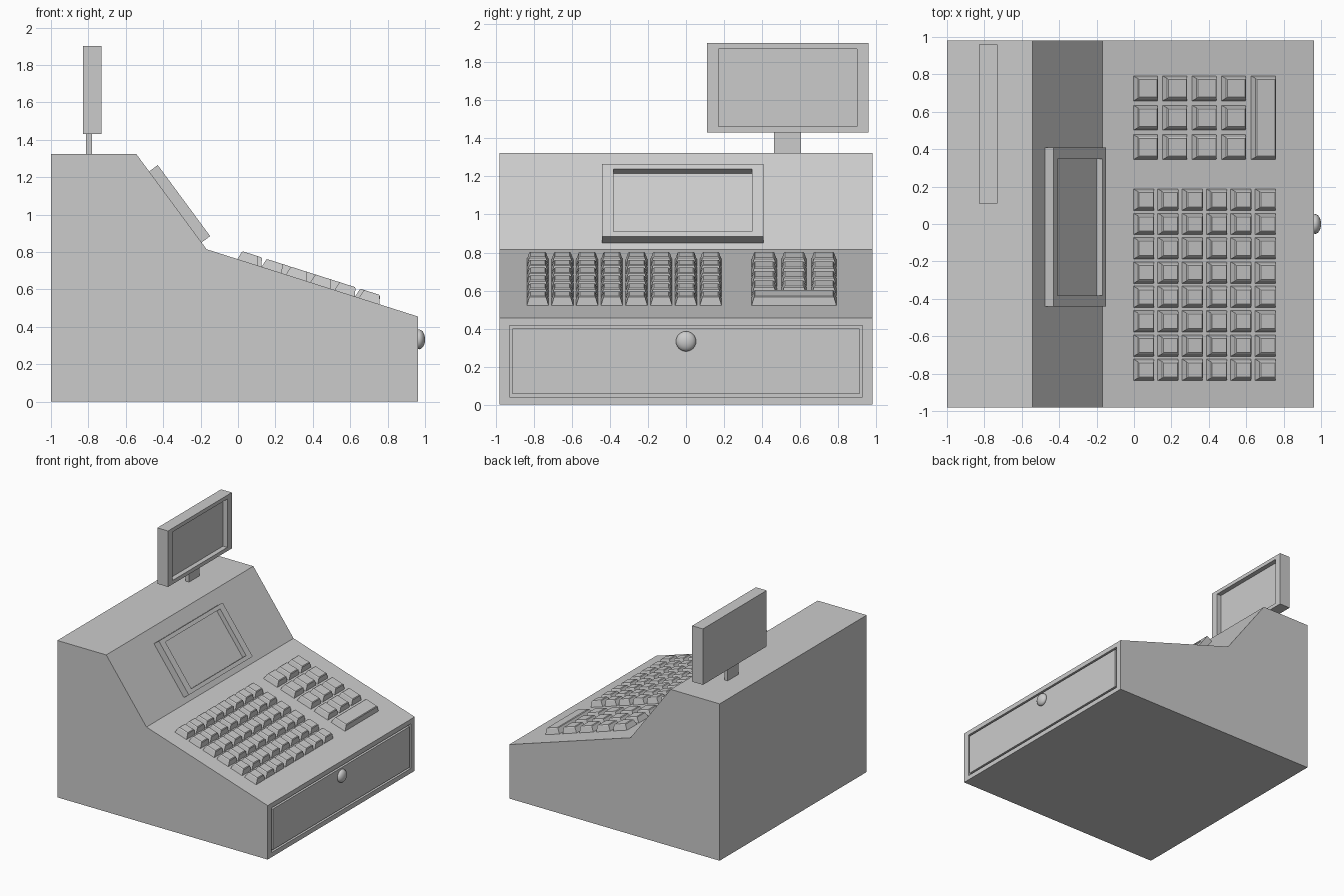
import bpy, bmesh
from mathutils import Matrix, Vector

if "Cube" in bpy.data.objects:
    bpy.data.objects.remove(bpy.data.objects["Cube"], do_unlink=True)

grey = bpy.data.materials.new("light_grey")
grey.use_nodes = True
colour = (0.6, 0.6, 0.6, 1)
grey.diffuse_color = colour
grey.node_tree.nodes["Principled BSDF"].inputs["Base Color"].default_value = colour

# Side profile corners of the case (x, z)
FRONT, BACK, HALF = 0.963, -1.0, 0.98
LIP, FOOT, CREST = (FRONT, 0.455), (-0.168, 0.815), (-0.543, 1.323)
DRAWER_Z = LIP[1] / 2


def frame(origin, normal):
    """Local axes: a = world y, b = up the panel, c = out of the panel."""
    n = Vector(normal).normalized()
    u = Vector((0, 1, 0))
    v = n.cross(u)
    m = Matrix((u, v, n)).transposed().to_4x4()
    return Matrix.Translation(origin) @ m


def loft(bm, matrix, rings, cap_start=True):
    """Join rectangles (half width, half height, depth) one after another."""
    loops = []
    for w, h, c in rings:
        corners = [(-w, -h), (w, -h), (w, h), (-w, h)]
        loops.append([bm.verts.new(matrix @ Vector((a, b, c))) for a, b in corners])
    for low, high in zip(loops, loops[1:]):
        for i in range(4):
            j = (i + 1) % 4
            bm.faces.new((low[i], low[j], high[j], high[i]))
    if cap_start:
        bm.faces.new(loops[0][::-1])
    bm.faces.new(loops[-1])


def finish(name, bm):
    mesh = bpy.data.meshes.new(name)
    bm.to_mesh(mesh)
    bm.free()
    mesh.materials.append(grey)
    obj = bpy.data.objects.new(name, mesh)
    bpy.context.collection.objects.link(obj)
    return obj


def lofted(name, matrix, rings, cap_start=True):
    bm = bmesh.new()
    loft(bm, matrix, rings, cap_start)
    return finish(name, bm)


# Case: extruded profile with the front left open for the drawer
bm = bmesh.new()
profile = [(BACK, 0), (FRONT, 0), LIP, FOOT, CREST, (BACK, CREST[1])]
near = [bm.verts.new((x, -HALF, z)) for x, z in profile]
far = [bm.verts.new((x, HALF, z)) for x, z in profile]
bm.faces.new(near)
bm.faces.new(far[::-1])
for i in range(len(profile)):
    j = (i + 1) % len(profile)
    if i != 1:
        bm.faces.new((near[j], near[i], far[i], far[j]))
finish("case", bm)

# Drawer front: rim, narrow groove and flush panel
lofted("drawer_front", frame((FRONT, 0, DRAWER_Z), (1, 0, 0)), [
    (HALF, DRAWER_Z, 0), (0.928, 0.188, 0), (0.928, 0.188, -0.02),
    (0.912, 0.172, -0.02), (0.912, 0.172, 0)], cap_start=False)

# Drawer knob
bpy.ops.mesh.primitive_uv_sphere_add(segments=24, ring_count=12, radius=1)
knob = bpy.context.object
knob.name = "drawer_knob"
knob.data.transform(Matrix.Translation((0.968, 0, 0.333)) @ Matrix.Diagonal((0.032, 0.053, 0.053, 1)))
knob.data.materials.append(grey)
bpy.ops.object.shade_smooth_by_angle()

# Two matching screens with recessed displays
screen = [(0.425, 0.236, -0.1), (0.425, 0.236, 0),
          (0.365, 0.204, 0), (0.365, 0.204, -0.04)]
slant = (CREST[1] - FOOT[1], 0, FOOT[0] - CREST[0])
lofted("cashier_screen", frame((-0.289, -0.017, 1.075), slant), screen)
lofted("customer_screen", frame((-0.73, 0.535, 1.666), (1, 0, 0)), screen)
lofted("screen_post", frame((-0.78, 0.533, 1.38), (1, 0, 0)),
       [(0.071, 0.07, -0.032), (0.071, 0.07, 0)])

# Keys on the sloping deck
deck = Vector((FOOT[1] - LIP[1], 0, LIP[0] - FOOT[0])).normalized()


def key(bm, x, y, dx, dy):
    """Tapered key whose base covers dx by dy seen from above."""
    cx = x + dx / 2
    cz = FOOT[1] - (cx - FOOT[0]) * deck.x / deck.z
    w, h = dy / 2, dx / 2 / deck.z
    loft(bm, frame((cx, y + dy / 2, cz), deck), [
        (w, h, -0.002), (w - 0.014, h - 0.012, 0.043), (w - 0.02, h - 0.018, 0.048)])


def key_block(name, columns, rows, x, y, size_x, size_y, pitch):
    bm = bmesh.new()
    for c in range(columns):
        for r in range(rows):
            key(bm, x + c * pitch, y + r * pitch, size_x, size_y)
    finish(name, bm)


key_block("main_keys", 6, 8, -0.004, -0.838, 0.11, 0.116, 0.13)
key_block("number_keys", 4, 3, -0.004, 0.344, 0.13, 0.134, 0.157)
key_block("enter_key", 1, 1, 0.626, 0.344, 0.131, 0.448, 0)
